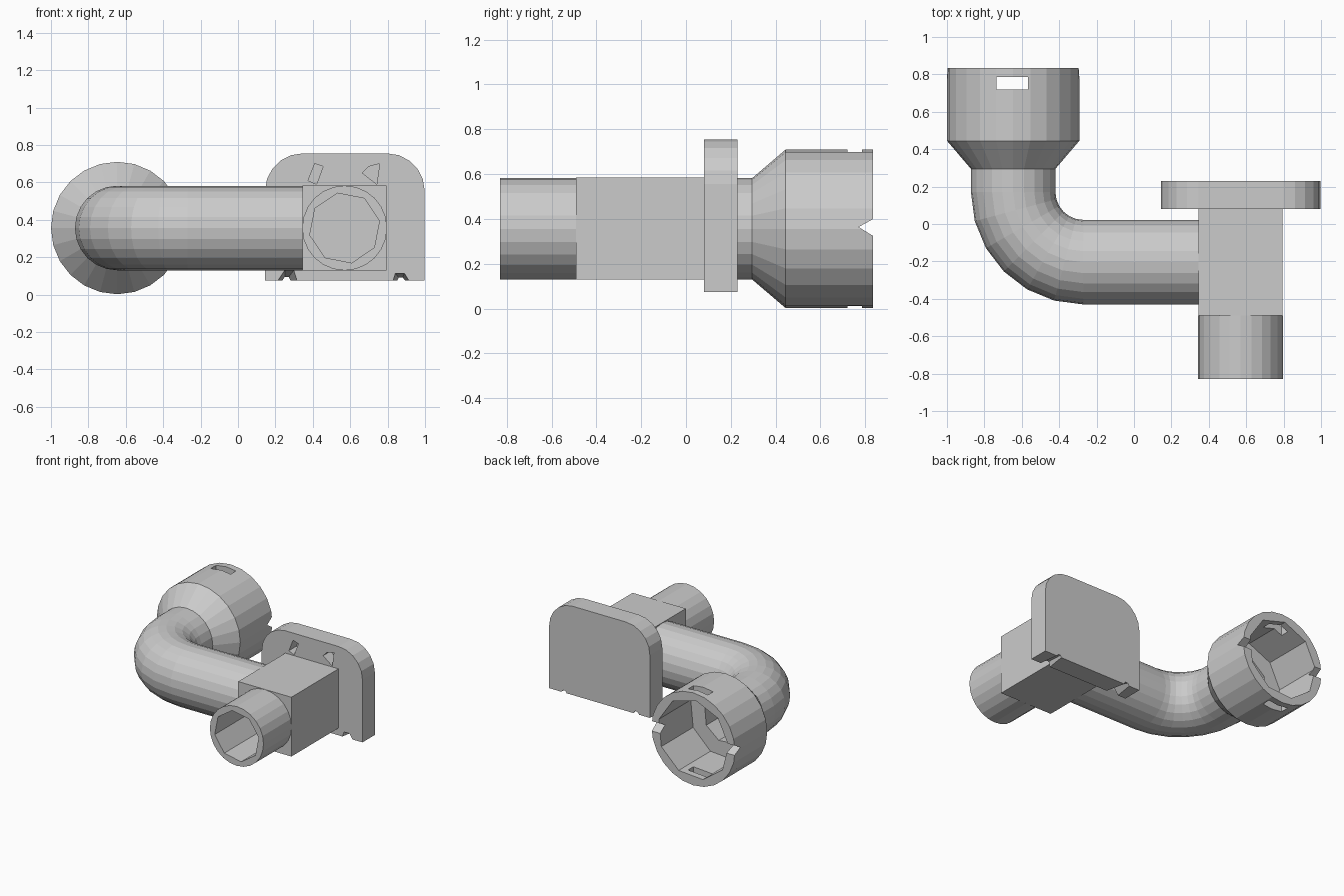
import bpy, bmesh, math
from mathutils import Vector

if "Cube" in bpy.data.objects:
    bpy.data.objects.remove(bpy.data.objects["Cube"])

Z = 0.356            # height of every pipe axis
SX, BX, PY = -0.646, 0.57, -0.204   # socket axis x, block axis x, pipe axis y


def make(name, bm):
    bmesh.ops.recalc_face_normals(bm, faces=bm.faces)
    me = bpy.data.meshes.new(name)
    bm.to_mesh(me)
    bm.free()
    ob = bpy.data.objects.new(name, me)
    bpy.context.collection.objects.link(ob)
    return ob


def sweep(name, stations, sides, phase=0.0):
    """Solid of round section along stations (x, y, heading angle, radius)."""
    bm = bmesh.new()
    rings = []
    for x, y, h, r in stations:
        side = Vector((math.sin(h), -math.cos(h), 0))
        ring = []
        for i in range(sides):
            a = 2 * math.pi * i / sides + phase
            ring.append(bm.verts.new(Vector((x, y, Z)) + side * r * math.cos(a)
                                     + Vector((0, 0, r * math.sin(a)))))
        rings.append(ring)
    for a, b in zip(rings, rings[1:]):
        for i in range(sides):
            j = (i + 1) % sides
            bm.faces.new((a[i], a[j], b[j], b[i]))
    bm.faces.new(rings[0])
    bm.faces.new(rings[-1])
    return make(name, bm)


def along_y(name, x, profile, sides, phase=0.0):
    return sweep(name, [(x, y, math.pi / 2, r) for y, r in profile], sides, phase)


def prism(name, near, far):
    bm = bmesh.new()
    a = [bm.verts.new(p) for p in near]
    b = [bm.verts.new(p) for p in far]
    bm.faces.new(a)
    bm.faces.new(b)
    for i in range(len(a)):
        j = (i + 1) % len(a)
        bm.faces.new((a[i], a[j], b[j], b[i]))
    return make(name, bm)


def prism_y(name, pts, y0, y1):
    return prism(name, [(x, y0, z) for x, z in pts], [(x, y1, z) for x, z in pts])


def box(name, x0, x1, y0, y1, z0, z1):
    return prism_y(name, [(x0, z0), (x1, z0), (x1, z1), (x0, z1)], y0, y1)


def cut(ob, cutters, op='DIFFERENCE'):
    for c in cutters:
        c.hide_render = True
        m = ob.modifiers.new("cut", 'BOOLEAN')
        m.operation, m.solver, m.object = op, 'EXACT', c
    dg = bpy.context.evaluated_depsgraph_get()
    me = bpy.data.meshes.new_from_object(ob.evaluated_get(dg))
    ob.modifiers.clear()
    ob.data = me


def elbow_path(x_start, y_end, r, steps, bend=0.375):
    cx, cy = SX + bend, PY + bend
    path = [(x_start, PY, math.pi, r)]
    for i in range(steps + 1):
        t = math.pi / 2 * i / steps
        path.append((cx - bend * math.sin(t), cy - bend * math.cos(t), math.pi - t, r))
    path.append((SX, y_end, math.pi / 2, r))
    return path


# Shared bores
elbow_bore = sweep("elbow_bore_cutter", elbow_path(BX, 0.5, 0.18, 4), 8, 0.3)
inlet_bore = along_y("inlet_bore_cutter", BX, [(-0.9, 0.19), (-0.02, 0.19)], 8, 0.2)

# Bent pipe
pipe = sweep("elbow_pipe", elbow_path(0.346, 0.305, 0.226, 6), 24)
cut(pipe, [elbow_bore])

# Flared socket with cross slots and side notches
socket = along_y("flared_socket", SX, [(0.295, 0.226), (0.445, 0.354), (0.835, 0.354)], 24)
socket_bore = along_y("socket_bore_cutter", SX, [(0.45, 0.3), (0.9, 0.3)], 9, 0.25)
slot = box("slot_cutter", -0.735, -0.567, 0.72, 0.785, -0.1, 0.9)
vee = [(0.77, 0.364), (0.85, 0.315), (0.85, 0.408)]
notch = prism("notch_cutter", [(-1.1, y, z) for y, z in vee], [(-0.2, y, z) for y, z in vee])
cut(socket, [elbow_bore, socket_bore, slot, notch])

# Square junction block
block = box("junction_block", 0.345, 0.795, -0.49, 0.085, 0.13, 0.584)
cut(block, [inlet_bore, elbow_bore])

# Round inlet tube
inlet = along_y("inlet_tube", BX, [(-0.83, 0.227), (-0.49, 0.227)], 24)
cut(inlet, [inlet_bore])

# Mounting plate with rounded top corners
outline = [(0.145, 0.075), (0.998, 0.075)]
for cx, start in ((0.798, 0), (0.345, 90)):
    for i in range(6):
        a = math.radians(start + 18 * i)
        outline.append((cx + 0.2 * math.cos(a), 0.555 + 0.2 * math.sin(a)))
plate = prism_y("mounting_plate", outline, 0.08, 0.23)

# Screw pockets in the front and tapered notches in the lower edge
pockets = [prism_y("pocket_cutter", p, 0.0, 0.17) for p in (
    [(0.375, 0.61), (0.42, 0.59), (0.455, 0.685), (0.41, 0.70)],
    [(0.665, 0.65), (0.742, 0.59), (0.757, 0.70), (0.70, 0.685)])]
for front, back in (((0.195, 0.25, 0.30, 0.325, 0.132), (0.22, 0.25, 0.27, 0.29, 0.092)),
                    ((0.82, 0.84, 0.89, 0.93, 0.115), (0.84, 0.86, 0.88, 0.91, 0.09))):
    if len(back) == 5:
        pts = [[(s[0], y, 0.05), (s[1], y, s[4]), (s[2], y, s[4]), (s[3], y, 0.05)]
               for s, y in ((front, 0.07), (back, 0.24))]
        pockets.append(prism("edge_notch_cutter", *pts))
cut(plate, pockets)

# Remove the cutters
for ob in list(bpy.data.objects):
    if ob.name.split(".")[0].endswith("_cutter"):
        bpy.data.objects.remove(ob)
